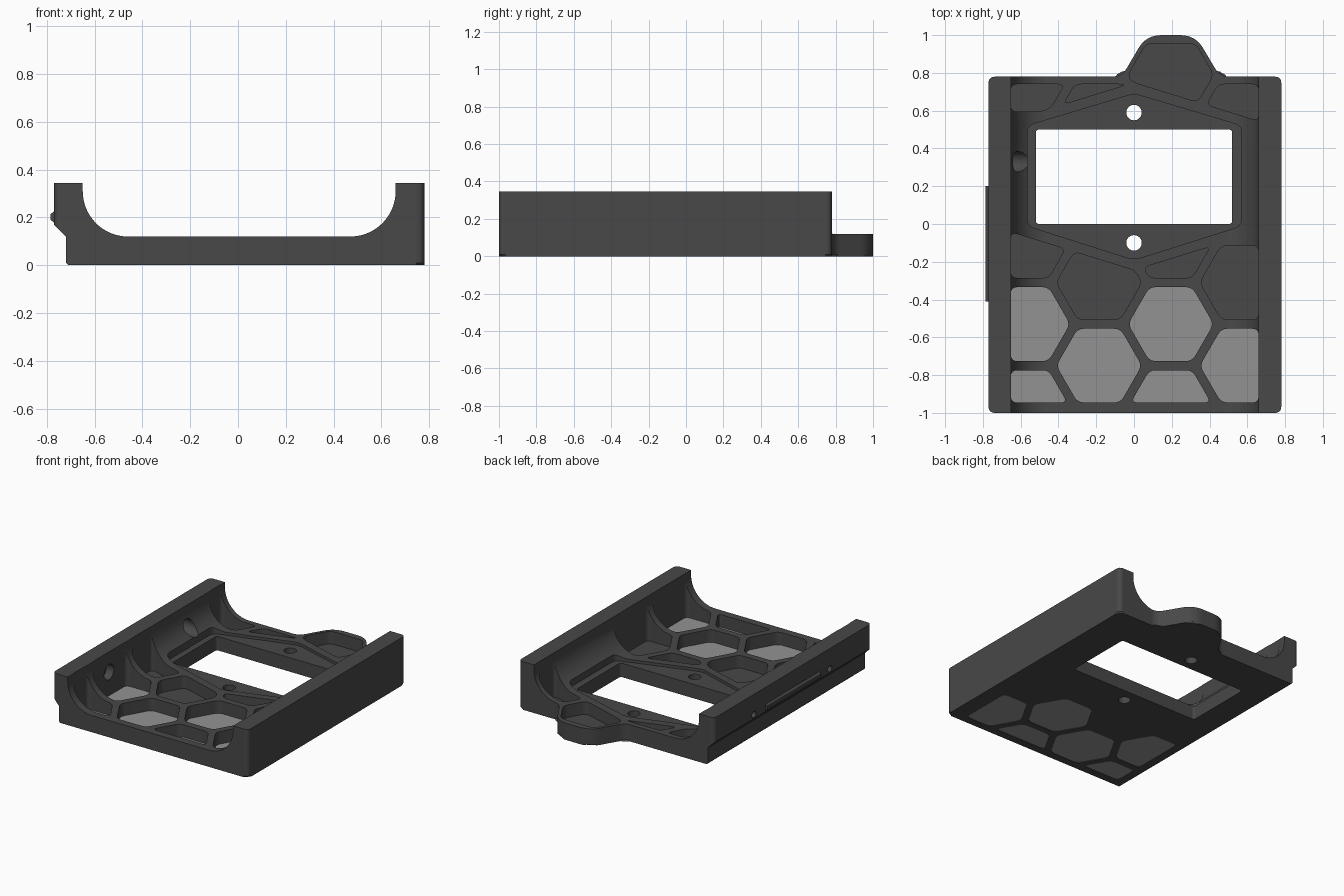
import bpy, bmesh, math
from mathutils import Vector

if "Cube" in bpy.data.objects:
    bpy.data.objects.remove(bpy.data.objects["Cube"])


def material(name, value):
    m = bpy.data.materials.new(name)
    m.diffuse_color = (value, value, value, 1)
    m.use_nodes = True
    m.node_tree.nodes["Principled BSDF"].inputs["Base Color"].default_value = m.diffuse_color
    return m


DARK = material("charcoal plastic", 0.065)
LIGHT = material("grey plastic", 0.29)


def rounded(pts, cut, n=6):
    """Round each corner; a third number on a point overrides the cut length."""
    out = []
    for i, p in enumerate(pts):
        c = Vector(p[:2])
        a = Vector(pts[i - 1][:2]) - c
        b = Vector(pts[(i + 1) % len(pts)][:2]) - c
        d = p[2] if len(p) > 2 else cut
        s = c + a.normalized() * min(d, a.length * 0.45)
        e = c + b.normalized() * min(d, b.length * 0.45)
        for k in range(n + 1):
            t = k / n
            out.append(s * (1 - t) ** 2 + c * 2 * t * (1 - t) + e * t * t)
    return out


def circle(cx, cy, r, n=32):
    return [(cx + r * math.cos(math.tau * i / n), cy + r * math.sin(math.tau * i / n))
            for i in range(n)]


AXES = {"z": lambda u, v, w: (u, v, w),
        "y": lambda u, v, w: (u, w, v),
        "x": lambda u, v, w: (w, u, v)}


def prisms(name, parts, axis="z", mat=DARK, chamfer=0):
    """One object made of outlines extruded from a to b along an axis."""
    put = AXES[axis]
    bm = bmesh.new()
    for pts, a, b in parts:
        low = [bm.verts.new(put(p[0], p[1], a)) for p in pts]
        top = [bm.verts.new(put(p[0], p[1], b)) for p in pts]
        base = bm.faces.new(low)
        bm.faces.new(top)
        for i in range(len(pts)):
            bm.faces.new((low[i - 1], low[i], top[i], top[i - 1]))
        if chamfer:
            bmesh.ops.bevel(bm, geom=list(base.edges), offset=chamfer,
                            segments=1, affect='EDGES')
    bmesh.ops.recalc_face_normals(bm, faces=bm.faces)
    me = bpy.data.meshes.new(name)
    bm.to_mesh(me)
    bm.free()
    ob = bpy.data.objects.new(name, me)
    bpy.context.collection.objects.link(ob)
    me.materials.append(mat)
    return ob


def boolean(ob, tool, op='DIFFERENCE'):
    bpy.context.view_layer.objects.active = ob
    m = ob.modifiers.new("cut", 'BOOLEAN')
    m.operation, m.solver, m.object = op, 'EXACT', tool
    bpy.ops.object.modifier_apply(modifier=m.name)
    bpy.data.objects.remove(tool)


def clip(poly, nx, ny, d):
    """Keep the part of a convex outline where nx*x + ny*y <= d."""
    out = []
    for i, q in enumerate(poly):
        p = poly[i - 1]
        fp, fq = nx * p[0] + ny * p[1] - d, nx * q[0] + ny * q[1] - d
        if (fp <= 0) != (fq <= 0):
            t = fp / (fp - fq)
            out.append((p[0] + (q[0] - p[0]) * t, p[1] + (q[1] - p[1]) * t))
        if fq <= 0:
            out.append(q)
    return out


# Tray body: rounded plan with the tab, intersected with the channel section
plan = [(-0.77, -1), (0.78, -1), (0.78, 0.78), (0.455, 0.78, 0.05), (0.325, 1, 0.08),
        (0.065, 1, 0.08), (-0.065, 0.78, 0.05), (-0.77, 0.78)]
body = prisms("tray_body", [(rounded(plan, 0.035), 0, 0.5)], chamfer=0.01)

section = [(-0.71, -0.0), (0.9, -0.0), (0.9, 0.345), (0.66, 0.345)]
section[0:2] = [(-0.71, 0), (0.9, 0)]
for i in range(17):
    a = -math.pi / 2 * i / 16
    section.append((0.47 + 0.19 * math.cos(a), 0.31 + 0.19 * math.sin(a)))
for i in range(17):
    a = -math.pi / 2 * (1 + i / 16)
    section.append((-0.46 + 0.19 * math.cos(a), 0.31 + 0.19 * math.sin(a)))
section += [(-0.65, 0.345), (-0.9, 0.345), (-0.9, 0.30), (-0.72, 0.12), (-0.72, 0.01)]
boolean(body, prisms("section_tool", [(section, -1.2, 1.2)], "y"), 'INTERSECT')

# Honeycomb pockets, trimmed by the walls, the ends and the device panel
SLOPE = 0.31
through, blind = [], []
cells = [(0, -0.97), (0, -0.53), (0, -0.09), (0, 0.79),
         (1, -0.75), (1, -0.31), (1, 0.57),
         (2, -0.97), (2, -0.53), (2, -0.09), (2, 0.79),
         (3, -0.75), (3, -0.31), (3, 0.57)]
for col, cy in cells:
    cx = -0.565 + 0.38 * col
    side = 1 if cx > 0 else -1
    cell = circle(cx, cy, 0.226, 6)
    cell = clip(cell, -1, 0, 0.652)
    cell = clip(cell, 1, 0, 0.66)
    cell = clip(cell, 0, -1, 0.945)
    if cy > 0.3:
        cell = clip(cell, 0, 1, 0.955 if col == 2 else 0.74)
        cell = clip(cell, -SLOPE * side, -1, -0.75)
    else:
        cell = clip(cell, -SLOPE * side, 1, -0.245)
    (through if cy < -0.5 else blind).append(rounded(cell, 0.035))

# Shallow pointed panel around the window, cut with the blind pockets
panel = [(-0.565, -0.01), (0, -0.19), (0.57, -0.01), (0.57, 0.52), (0, 0.69), (-0.565, 0.52)]
parts = [(c, 0.03, 0.6) for c in blind] + [(rounded(panel, 0.04), 0.1, 0.6)]
boolean(body, prisms("pocket_tool", parts))

# Open cells, window and two screw holes
window = rounded([(-0.52, 0), (0.52, 0), (0.52, 0.5), (-0.52, 0.5)], 0.02)
openings = through + [window, circle(0, 0.59, 0.041), circle(0, -0.10, 0.041)]
boolean(body, prisms("opening_tool", [(o, -0.2, 0.6) for o in openings]))

# Counterbored holes in the left wall
for r, x0, x1 in ((0.055, -0.71, -0.5), (0.022, -0.9, -0.66)):
    boolean(body, prisms("bore_tool", [(circle(y, 0.2, r), x0, x1) for y in (0.33, -0.53)], "x"))

# Thin floors in the open cells
prisms("cell_floors", [(c, 0.004, 0.03) for c in through], mat=LIGHT)

# Snap ridge along the left wall
ridge = [(-0.76, 0.17), (-0.785, 0.19), (-0.785, 0.213), (-0.76, 0.235)]
prisms("snap_ridge", [(ridge, -0.41, 0.2)], "y")

# Smooth the curved faces, keep the edges crisp
bpy.ops.object.select_all(action='DESELECT')
body.select_set(True)
bpy.context.view_layer.objects.active = body
bpy.ops.object.shade_smooth_by_angle(angle=math.radians(30))
wn = body.modifiers.new("flat_normals", 'WEIGHTED_NORMAL')
wn.keep_sharp = True
